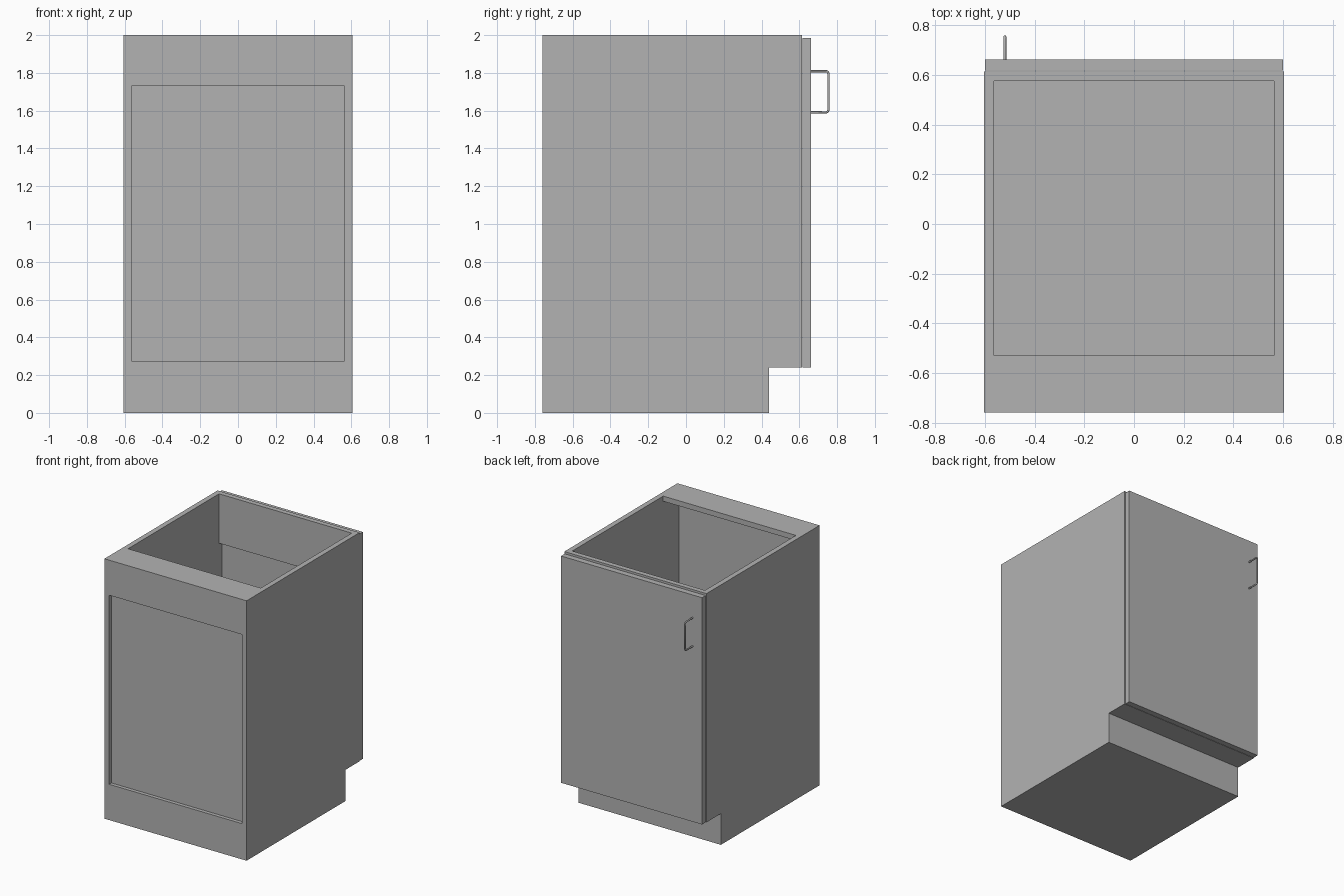
import bpy
import bmesh

old = bpy.data.objects.get("Cube")
if old:
    bpy.data.objects.remove(old, do_unlink=True)

grey = bpy.data.materials.new("cabinet grey")
grey.use_nodes = True
colour = (0.45, 0.45, 0.45, 1)
grey.diffuse_color = colour
grey.node_tree.nodes["Principled BSDF"].inputs["Base Color"].default_value = colour

# Shared dimensions
HALF, INNER = 0.605, 0.565
BACK, FACE = -0.76, 0.615
TOE_Y, TOE_Z, FLOOR, TOP = 0.44, 0.24, 0.275, 2.0
DOOR_Y = 0.662


def slab(name, profile, x0, x1):
    """Extrude a (y, z) outline from x0 to x1."""
    bm = bmesh.new()
    face = bm.faces.new([bm.verts.new((x0, y, z)) for y, z in profile])
    out = bmesh.ops.extrude_face_region(bm, geom=[face])
    verts = [g for g in out["geom"] if isinstance(g, bmesh.types.BMVert)]
    bmesh.ops.translate(bm, vec=(x1 - x0, 0, 0), verts=verts)
    bmesh.ops.recalc_face_normals(bm, faces=bm.faces)
    mesh = bpy.data.meshes.new(name)
    bm.to_mesh(mesh)
    bm.free()
    mesh.materials.append(grey)
    ob = bpy.data.objects.new(name, mesh)
    bpy.context.collection.objects.link(ob)
    return ob


def board(name, x, y, z):
    """Box between x, y and z ranges."""
    return slab(name, [(y[0], z[0]), (y[1], z[0]), (y[1], z[1]), (y[0], z[1])], *x)


def notched(top):
    """Side outline with the toe-kick notch."""
    return [(BACK, 0), (TOE_Y, 0), (TOE_Y, TOE_Z), (FACE, TOE_Z), (FACE, top), (BACK, top)]


# Carcass: side panels and plinth with cabinet floor
slab("left_side_panel", notched(TOP), INNER, HALF)
slab("right_side_panel", notched(TOP), -HALF, -INNER)
slab("plinth_and_floor", notched(FLOOR), -INNER, INNER)

# Rails and recessed back panel
span = (-INNER, INNER)
slab("rear_top_rail", [(BACK, 1.73), (-0.723, 1.73), (-0.723, 1.96),
                       (-0.53, 1.96), (-0.53, TOP), (BACK, TOP)], *span)
board("back_panel", span, (-0.732, -0.723), (FLOOR, 1.73))
board("door_side_top_rail", span, (0.576, FACE), (1.62, TOP))

# Door
board("door", (-0.6, 0.6), (FACE + 0.003, DOOR_Y), (TOE_Z, 1.985))

# Wire pull handle with rounded corners
y1, z0, z1, r = 0.754, 1.591, 1.809, 0.012
path = [(DOOR_Y, z0), (y1 - r, z0), (y1 - r * 0.3, z0 + r * 0.3), (y1, z0 + r),
        (y1, z1 - r), (y1 - r * 0.3, z1 - r * 0.3), (y1 - r, z1), (DOOR_Y, z1)]
curve = bpy.data.curves.new("door_handle", "CURVE")
curve.dimensions = "3D"
curve.bevel_depth = 0.006
curve.bevel_resolution = 2
curve.use_fill_caps = True
spline = curve.splines.new("POLY")
spline.points.add(len(path) - 1)
for point, (y, z) in zip(spline.points, path):
    point.co = (-0.52, y, z, 1)
curve.materials.append(grey)
bpy.context.collection.objects.link(bpy.data.objects.new("door_handle", curve))
